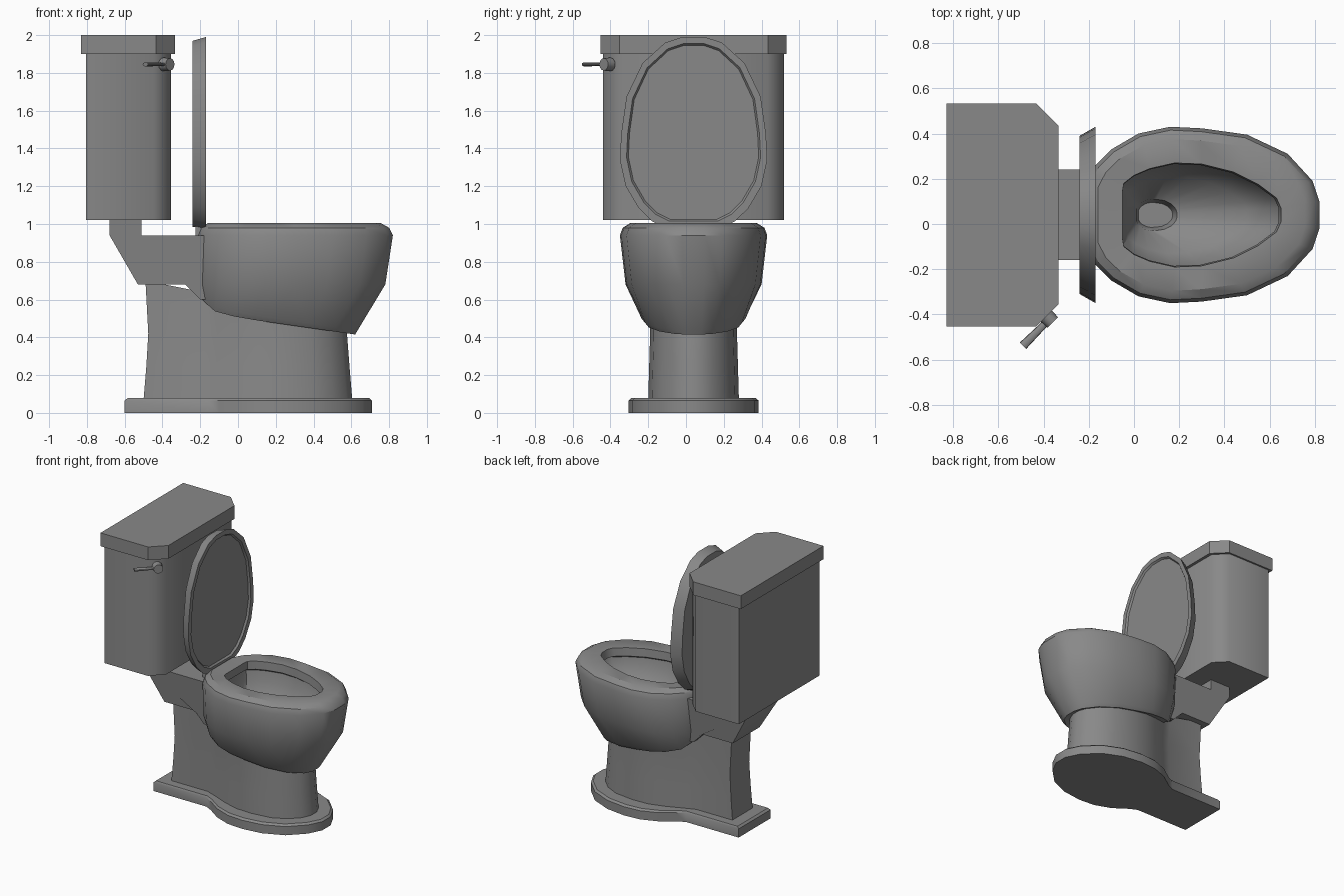
import bpy, bmesh, math
from mathutils import Matrix, Vector

if "Cube" in bpy.data.objects:
    bpy.data.objects.remove(bpy.data.objects["Cube"])

CY = 0.04  # symmetry plane of everything but the flush handle

GREY = bpy.data.materials.new("grey_porcelain")
GREY.use_nodes = True
GREY.diffuse_color = (0.25, 0.25, 0.25, 1)
GREY.node_tree.nodes["Principled BSDF"].inputs["Base Color"].default_value = (0.25, 0.25, 0.25, 1)


def finish(name, bm, angle=35):
    bmesh.ops.recalc_face_normals(bm, faces=bm.faces)
    mesh = bpy.data.meshes.new(name)
    bm.to_mesh(mesh)
    bm.free()
    mesh.materials.append(GREY)
    ob = bpy.data.objects.new(name, mesh)
    bpy.context.collection.objects.link(ob)
    bpy.ops.object.select_all(action='DESELECT')
    ob.select_set(True)
    bpy.context.view_layer.objects.active = ob
    bpy.ops.object.shade_smooth_by_angle(angle=math.radians(angle))
    return ob


def loft(name, rings, angle=35):
    """Skin a list of equal-length rings and cap both ends."""
    bm = bmesh.new()
    loops = [[bm.verts.new((x, y + CY, z)) for x, y, z in r] for r in rings]
    n = len(loops[0])
    for a, b in zip(loops, loops[1:]):
        for i in range(n):
            j = (i + 1) % n
            bm.faces.new((a[i], a[j], b[j], b[i]))
    bm.faces.new(loops[0])
    bm.faces.new(loops[-1])
    return finish(name, bm, angle)


def ring(half, x0, x1, w, z):
    """Mirror a half outline, fitted to a length x0..x1 and half width w."""
    lo, hi = half[0][0], half[-1][0]
    top = max(h for _, h in half)
    pts = [(x0 + (x - lo) / (hi - lo) * (x1 - x0), h / top * w) for x, h in half]
    pts += [(x, -h) for x, h in reversed(pts)]
    return [(x, y, z(x) if callable(z) else z) for x, y in pts]


def interp(table):
    """Piecewise linear height along x."""
    def f(x):
        if x <= table[0][0]:
            return table[0][1]
        for (a, p), (b, q) in zip(table, table[1:]):
            if x <= b:
                return p + (q - p) * (x - a) / (b - a)
        return table[-1][1]
    return f


# Half outlines (x, half width), back to front
SEAT = [(-.21, .14), (-.17, .22), (-.1, .29), (.02, .36), (.16, .39), (.3, .383),
        (.5, .355), (.68, .27), (.79, .15), (.82, .06)]
HOLE = [(-.05, .11), (-.045, .14), (0, .175), (.07, .205), (.18, .23), (.3, .225),
        (.44, .19), (.55, .135), (.63, .075), (.65, .03)]
FOOT = [(-.6, .19), (-.16, .19), (-.1, .22), (0, .29), (.12, .335), (.25, .345),
        (.4, .325), (.55, .26), (.66, .15), (.71, .05)]
STEM = [(-.5, .12), (-.2, .12), (-.12, .15), (0, .2), (.12, .235), (.25, .24),
        (.4, .22), (.5, .17), (.57, .1), (.6, .035)]

# Foot plate with a thin bevelled top
loft("foot_plate", [ring(FOOT, -.6, .71, .345, 0), ring(FOOT, -.6, .71, .345, .065),
                    ring(FOOT, -.585, .695, .33, .078)])

# Waisted pedestal, its top hidden inside the neck and bowl
stem_top = interp([(-.28, .7), (-.1, .57), (.6, .45)])
loft("pedestal", [ring(STEM, -.5, .605, .24, .07), ring(STEM, -.485, .59, .235, .25),
                  ring(STEM, -.475, .577, .23, .42), ring(STEM, -.49, .572, .23, stem_top)])

# Bowl with seat rim, inner wall and drain in one skin
belly = interp([(-.21, .62), (-.13, .54), (0, .505), (.2, .475), (.62, .415)])
loft("bowl", [
    ring(SEAT, -.13, .56, .2, lambda x: belly(x) + .02),
    ring(SEAT, -.21, .62, .26, belly),
    ring(SEAT, -.21, .635, .28, lambda x: belly(x) + .025),
    ring(SEAT, -.21, .78, .36, .68),
    ring(SEAT, -.21, .82, .39, .94),
    ring(SEAT, -.195, .80, .375, .98),
    ring(SEAT, -.16, .755, .335, 1.005),
    ring(HOLE, -.05, .65, .23, 1.0),
    ring(HOLE, -.05, .64, .225, .94),
    ring(HOLE, -.07, .67, .245, .925),
    ring(HOLE, -.06, .65, .23, .85),
    ring(HOLE, -.03, .5, .17, .72),
    ring(SEAT, .01, .19, .07, .64),
    ring(SEAT, .02, .17, .055, .57),
])

# Open lid: seat outline stood upright
loft("lid", [[(z, y, x) for x, y, z in r] for r in (
    ring(SEAT, .985, 1.97, .35, -.24),
    ring(SEAT, .975, 1.99, .39, -.17),
    ring(SEAT, 1.015, 1.955, .355, -.17),
    ring(SEAT, 1.025, 1.945, .345, -.183))])

# Neck joining bowl, pedestal and tank, tapered at its underside
PROFILE = [(-.68, 1.02), (-.51, 1.02), (-.51, .94), (-.15, .94), (-.15, .6),
           (-.2, .6), (-.28, .68), (-.53, .68), (-.68, .94)]
loft("neck", [[(x, s * (.2 if z > .9 else .16), z) for x, z in PROFILE] for s in (-1, 1)])


def tank_ring(x0, x1, w, cut, z):
    half = [(x0, w), (x1 - cut, w), (x1, w - cut)]
    return ring(half, x0, x1, w, z)


# Tank and its cover with cut front corners
loft("tank", [tank_ring(-.805, -.355, .48, .09, z) for z in (1.02, 1.91)], 50)
loft("tank_cover", [tank_ring(-.83, -.333, .493, .1, z) for z in (1.9, 2.0)], 30)

# Hinge posts under the lid
for side, s in (("left", 1), ("right", -1)):
    half = [(-.225, .02), (-.18, .02)]
    loft("hinge_" + side, [[(x, y + s * .12, z) for x, y, _ in ring(half, -.225, -.18, .02, 0)]
                           for z in (.92, 1.02)])

# Flush handle on the cut right corner
out = Vector((1, -1, 0)).normalized()
along = Vector((-1, -1, 0)).normalized()


def rod(name, start, end, r1, r2, flat=1):
    d = end - start
    bm = bmesh.new()
    m = (Matrix.Translation((start + end) / 2) @ Matrix.Diagonal((1, 1, flat, 1))
         @ d.to_track_quat('Z', 'Y').to_matrix().to_4x4())
    bmesh.ops.create_cone(bm, cap_ends=True, segments=12, radius1=r1, radius2=r2,
                          depth=d.length, matrix=m)
    finish(name, bm)


base = Vector((-.395, -.4, 1.845))
rod("handle_knob", base, base + out * .05, .036, .033)
grip = base + out * .03
rod("handle_lever", grip, grip + along * .165, .014, .02, .55)
